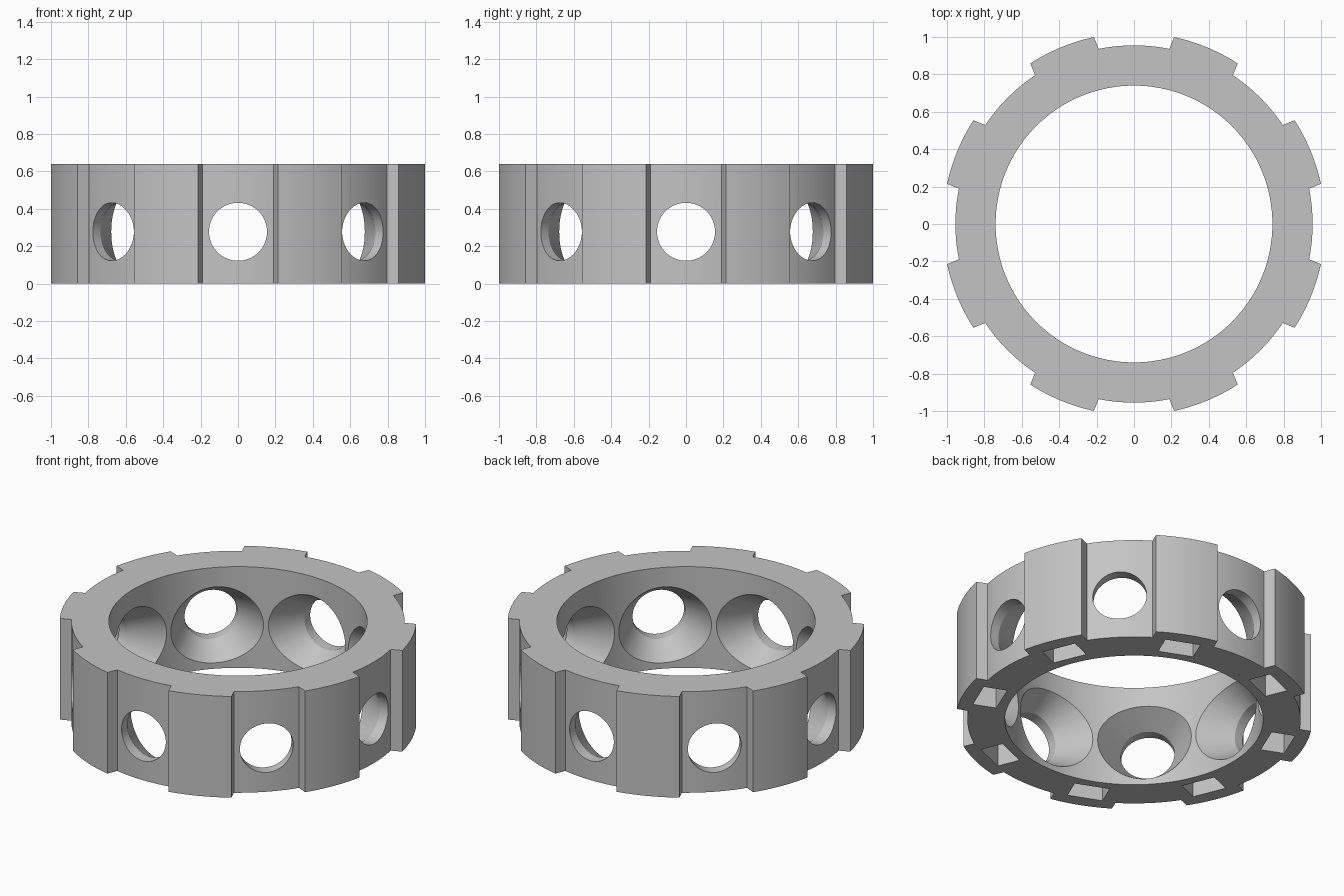
import bpy, bmesh, math
from mathutils import Matrix, Vector

if "Cube" in bpy.data.objects:
    bpy.data.objects.remove(bpy.data.objects["Cube"], do_unlink=True)

HEIGHT = 0.64
R_TOOTH, R_GROOVE, R_BORE = 1.022, 0.955, 0.74
HALF_TOOTH = 0.184
COUNT = 8
STEP = math.tau / COUNT

grey = bpy.data.materials.new("plain grey")
grey.use_nodes = True
grey.diffuse_color = (0.55, 0.55, 0.55, 1)
grey.node_tree.nodes["Principled BSDF"].inputs["Base Color"].default_value = (0.55, 0.55, 0.55, 1)


def make_object(name, bm):
    bmesh.ops.recalc_face_normals(bm, faces=bm.faces)
    mesh = bpy.data.meshes.new(name)
    bm.to_mesh(mesh)
    bm.free()
    mesh.materials.append(grey)
    obj = bpy.data.objects.new(name, mesh)
    bpy.context.collection.objects.link(obj)
    return obj


def loft(bm, rings):
    """Skin a list of equal vertex rings and cap both ends."""
    rings = [[bm.verts.new(p) for p in ring] for ring in rings]
    for a, b in zip(rings, rings[1:]):
        for i in range(len(a)):
            j = (i + 1) % len(a)
            bm.faces.new((a[i], a[j], b[j], b[i]))
    bm.faces.new(rings[0])
    bm.faces.new(rings[-1])


def arc(radius, start, end, steps):
    angles = [start + (end - start) * i / steps for i in range(steps + 1)]
    return [(radius * math.cos(a), radius * math.sin(a)) for a in angles]


def cut(target, cutter):
    cutter.hide_render = True
    mod = target.modifiers.new("cut", "BOOLEAN")
    mod.operation = "DIFFERENCE"
    mod.solver = "EXACT"
    mod.object = cutter
    bpy.context.view_layer.objects.active = target
    bpy.ops.object.modifier_apply(modifier=mod.name)
    bpy.data.objects.remove(cutter, do_unlink=True)


# Ring body: outline with eight raised, parallel-sided pads
tip = math.asin(HALF_TOOTH / R_TOOTH)
root = math.asin(HALF_TOOTH / R_GROOVE)
outline = []
for k in range(COUNT):
    mid = (k + 0.5) * STEP
    outline += arc(R_TOOTH, mid - tip, mid + tip, 10)
    outline += arc(R_GROOVE, mid + root, mid + STEP - root, 10)
bm = bmesh.new()
loft(bm, [[(x, y, z) for x, y in outline] for z in (0, HEIGHT)])
ring = make_object("ring_body", bm)

# Central bore
bm = bmesh.new()
bore = arc(R_BORE, 0, math.tau, 128)[:-1]
loft(bm, [[(x, y, z) for x, y in bore] for z in (-0.1, HEIGHT + 0.1)])
cut(ring, make_object("bore_cutter", bm))

# Radial holes: short straight lip outside, widening cone inside
bm = bmesh.new()
profile = [(1.1, 0.155), (0.885, 0.155), (0.68, 0.275)]
for k in range(COUNT):
    turn = Matrix.Rotation(k * STEP, 3, "Z")
    loft(bm, [[turn @ Vector((dist, u, v + 0.277))
               for u, v in arc(rad, 0, math.tau, 64)[:-1]]
              for dist, rad in profile])
cut(ring, make_object("hole_cutter", bm))

# Rectangular pockets in the underside, one below each pad
bm = bmesh.new()
for k in range(COUNT):
    place = (Matrix.Rotation((k + 0.5) * STEP, 4, "Z")
             @ Matrix.Translation((0.865, 0, 0.025))
             @ Matrix.Diagonal((0.14, 0.21, 0.25, 1)))
    bmesh.ops.create_cube(bm, size=1, matrix=place)
cut(ring, make_object("pocket_cutter", bm))

# Smooth the curved walls, keep the edges crisp
bpy.ops.object.select_all(action="DESELECT")
ring.select_set(True)
bpy.context.view_layer.objects.active = ring
bpy.ops.object.shade_smooth_by_angle(angle=math.radians(20))
